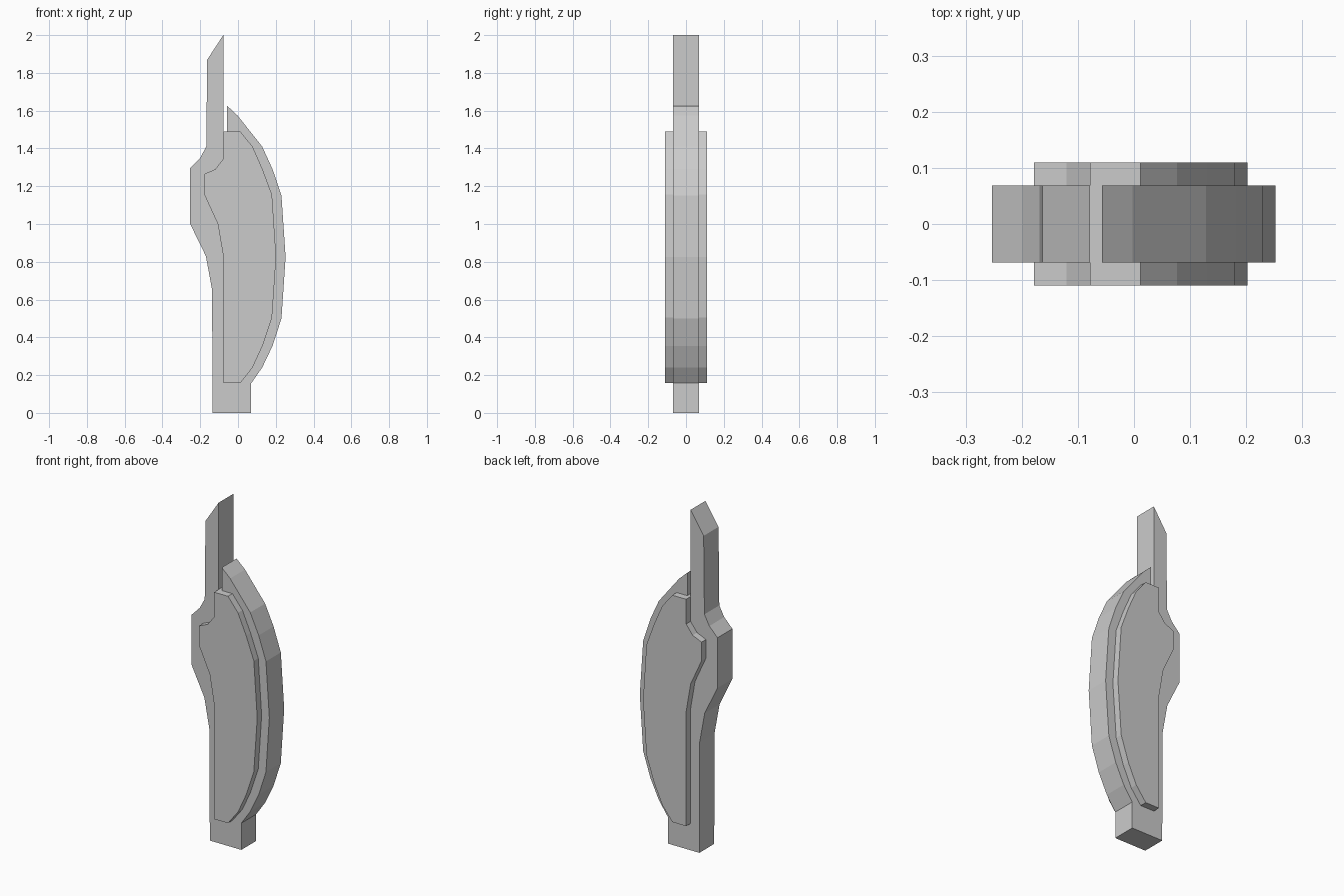
import bpy, bmesh


def extrude_profile(name, points, half_depth):
    """Extrude an x-z outline symmetrically along y."""
    bm = bmesh.new()
    face = bm.faces.new([bm.verts.new((x, -half_depth, z)) for x, z in points])
    result = bmesh.ops.extrude_face_region(bm, geom=[face])
    verts = [v for v in result["geom"] if isinstance(v, bmesh.types.BMVert)]
    bmesh.ops.translate(bm, verts=verts, vec=(0, 2 * half_depth, 0))
    bmesh.ops.recalc_face_normals(bm, faces=bm.faces)
    mesh = bpy.data.meshes.new(name)
    bm.to_mesh(mesh)
    bm.free()
    obj = bpy.data.objects.new(name, mesh)
    bpy.context.collection.objects.link(obj)
    return obj


# Main body: handle foot, curved back, slot and pointed upright blade
body = [
    (-0.135, 0), (0.07, 0), (0.07, 0.157), (0.128, 0.24), (0.183, 0.355),
    (0.23, 0.50), (0.252, 0.825), (0.23, 1.15), (0.183, 1.29), (0.128, 1.41),
    (-0.003, 1.575), (-0.057, 1.625), (-0.057, 1.485), (-0.078, 1.485),
    (-0.078, 2.0), (-0.163, 1.87), (-0.168, 1.41), (-0.20, 1.35),
    (-0.253, 1.295), (-0.253, 1.0), (-0.17, 0.83), (-0.137, 0.65),
]
extrude_profile("body", body, 0.069)

# Raised side plate, running through the body and standing proud on both sides
plate = [
    (-0.078, 0.157), (0.012, 0.157), (0.077, 0.24), (0.13, 0.355),
    (0.18, 0.505), (0.202, 0.825), (0.18, 1.155), (0.13, 1.29), (0.077, 1.41),
    (0.012, 1.49), (-0.078, 1.49), (-0.078, 1.345), (-0.12, 1.29),
    (-0.178, 1.265), (-0.178, 1.155), (-0.107, 1.0), (-0.078, 0.83),
]
extrude_profile("side_plate", plate, 0.11)
